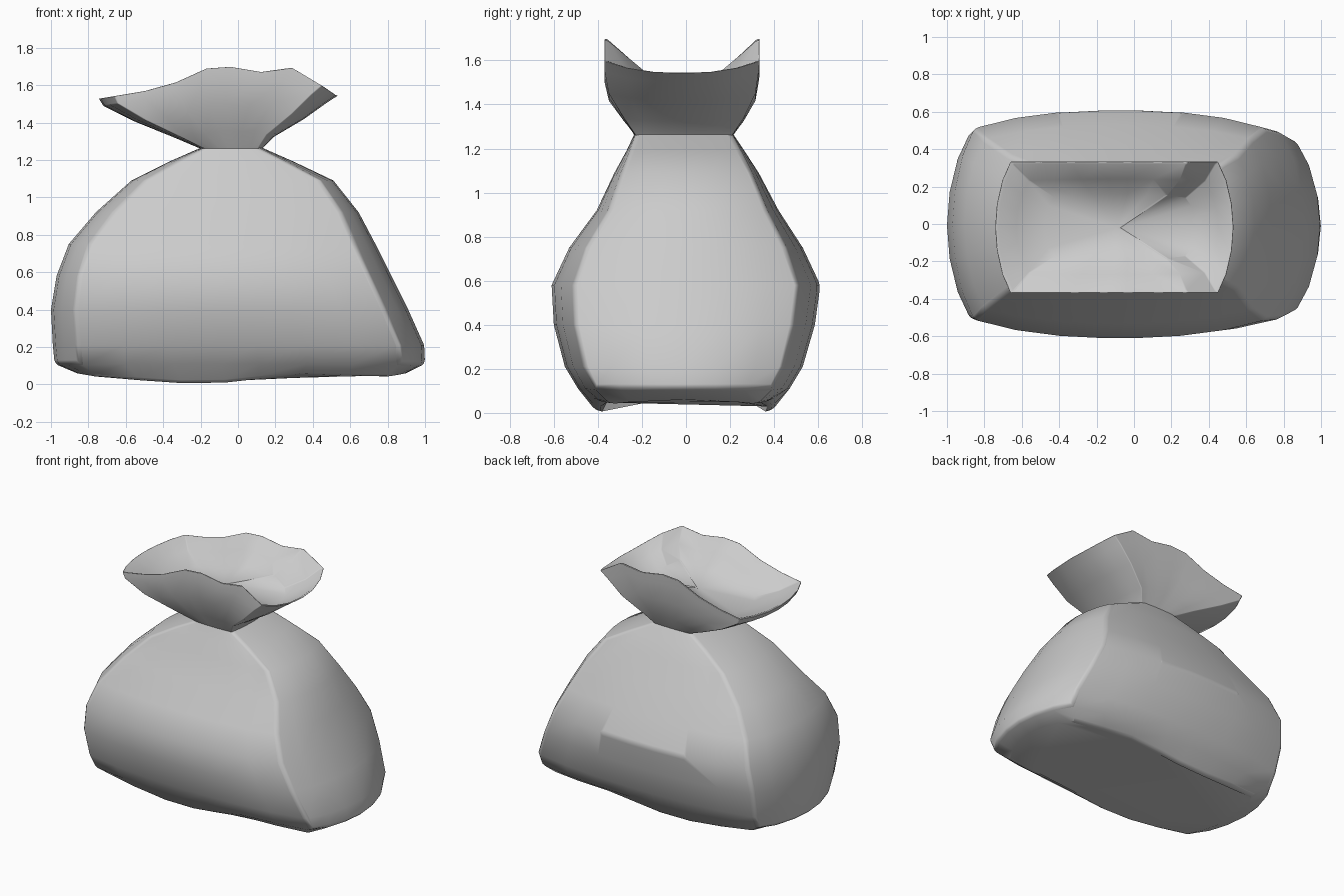
import bpy
import bmesh
import math

cube = bpy.data.objects.get("Cube")
if cube:
    bpy.data.objects.remove(cube, do_unlink=True)

cloth = bpy.data.materials.new("grey cloth")
cloth.use_nodes = True
grey = (0.6, 0.6, 0.6, 1)
cloth.diffuse_color = grey
cloth.node_tree.nodes["Principled BSDF"].inputs["Base Color"].default_value = grey

# One quarter of the pillow-shaped cross-section: bowed end, corner, long side
QUARTER = [(1, 0), (0.985, 0.3), (0.94, 0.6), (0.87, 0.84), (0.62, 0.93), (0.36, 0.98), (0.1, 1)]


def section():
    q = QUARTER
    half = q + [(-x, y) for x, y in reversed(q)]
    return half + [(x, -y) for x, y in reversed(half[1:-1])]


SECTION = section()


def sample(table, x):
    """Linear interpolation along a list of (x, z) points."""
    for (x0, z0), (x1, z1) in zip(table, table[1:]):
        if x <= x1:
            return z0 + (z1 - z0) * max(0, x - x0) / (x1 - x0)
    return table[-1][1]


def ring(bm, left, right, front, back, square, height):
    """Add a loop of vertices; square pushes the corners out to a rectangle."""
    verts = []
    for u, v in SECTION:
        if abs(v) > 0.8:
            v = math.copysign(abs(v) + (1 - abs(v)) * square, v)
        elif square:
            v *= 1 + 0.19 * square
        x = (left + right) / 2 + u * (right - left) / 2
        y = (front + back) / 2 + v * (back - front) / 2
        verts.append(bm.verts.new((x, y, height(x))))
    return verts


def loft(name, rings, bm, cap_start, centre_end=None):
    n = len(SECTION)
    for a, b in zip(rings, rings[1:]):
        for i in range(n):
            j = (i + 1) % n
            bm.faces.new((a[i], a[j], b[j], b[i]))
    if cap_start:
        bm.faces.new(list(reversed(rings[0])))
    if centre_end:
        tip = bm.verts.new(centre_end)
        last = rings[-1]
        for i in range(n):
            bm.faces.new((last[i], last[(i + 1) % n], tip))
    bmesh.ops.recalc_face_normals(bm, faces=bm.faces)
    mesh = bpy.data.meshes.new(name)
    bm.to_mesh(mesh)
    bm.free()
    mesh.materials.append(cloth)
    for p in mesh.polygons:
        p.use_smooth = True
    obj = bpy.data.objects.new(name, mesh)
    bpy.context.collection.objects.link(obj)
    return obj


# Sack body: sagging underside, then rings of (z, left, right, front, back, square)
UNDERSIDE = [(-0.98, 0.08), (-0.75, 0.04), (-0.5, 0.02), (-0.2, 0), (0, 0.015),
             (0.3, 0.055), (0.8, 0.04), (1, 0.08)]
BODY = [
    (0.11, -0.98, 1.0, -0.49, 0.47, 0),
    (0.21, -0.99, 0.995, -0.55, 0.53, 0),
    (0.4, -1.0, 0.91, -0.6, 0.585, 0),
    (0.58, -0.97, 0.82, -0.61, 0.61, 0),
    (0.75, -0.905, 0.735, -0.53, 0.53, 0.1),
    (0.92, -0.76, 0.645, -0.405, 0.42, 0.2),
    (1.09, -0.57, 0.51, -0.325, 0.33, 0.4),
    (1.19, -0.37, 0.3, -0.27, 0.265, 0.6),
    (1.265, -0.2, 0.13, -0.235, 0.215, 0.8),
]
bm = bmesh.new()
rings = [ring(bm, -0.86, 0.9, -0.41, 0.39, 0, lambda x: sample(UNDERSIDE, x))]
rings += [ring(bm, l, r, f, b, s, lambda x, z=z: z) for z, l, r, f, b, s in BODY]
body = loft("sack_body", rings, bm, True)

# Flared collar above the tie, with a ragged rim and a shallow hollow inside
RIM = [(-0.74, 1.53), (-0.5, 1.57), (-0.37, 1.6), (-0.17, 1.69), (-0.03, 1.7),
       (0.12, 1.67), (0.25, 1.71), (0.33, 1.68), (0.45, 1.6), (0.53, 1.545)]
NECK = 1.26
COLLAR = [
    (0, -0.2, 0.13, -0.235, 0.215, 0.8),
    (0.22, -0.34, 0.19, -0.285, 0.265, 0.9),
    (0.55, -0.56, 0.35, -0.35, 0.315, 1),
    (0.85, -0.72, 0.47, -0.37, 0.33, 1),
    (1, -0.745, 0.535, -0.37, 0.335, 1),
    (0.99, -0.725, 0.515, -0.355, 0.32, 1),
    (0.82, -0.63, 0.45, -0.27, 0.24, 0.8),
    (0.66, -0.48, 0.33, -0.19, 0.16, 0.4),
]
bm = bmesh.new()
rings = []
for t, l, r, f, b, s in COLLAR:
    # Stretch each ring so that the rim heights line up along the flare
    def height(x, t=t, l=l, r=r):
        along = -0.745 + (x - l) / (r - l) * 1.28
        return NECK + t * (sample(RIM, along) - NECK)
    rings.append(ring(bm, l, r, f, b, s, height))
collar = loft("sack_collar", rings, bm, False, (-0.08, -0.02, 1.48))

# Soft narrow edges on the folds
for obj, width in ((body, 0.025), (collar, 0.006)):
    bevel = obj.modifiers.new("soft_edges", "BEVEL")
    bevel.width = width
    bevel.segments = 2
    bevel.limit_method = "ANGLE"
    bevel.angle_limit = math.radians(32)
    bevel.harden_normals = True
